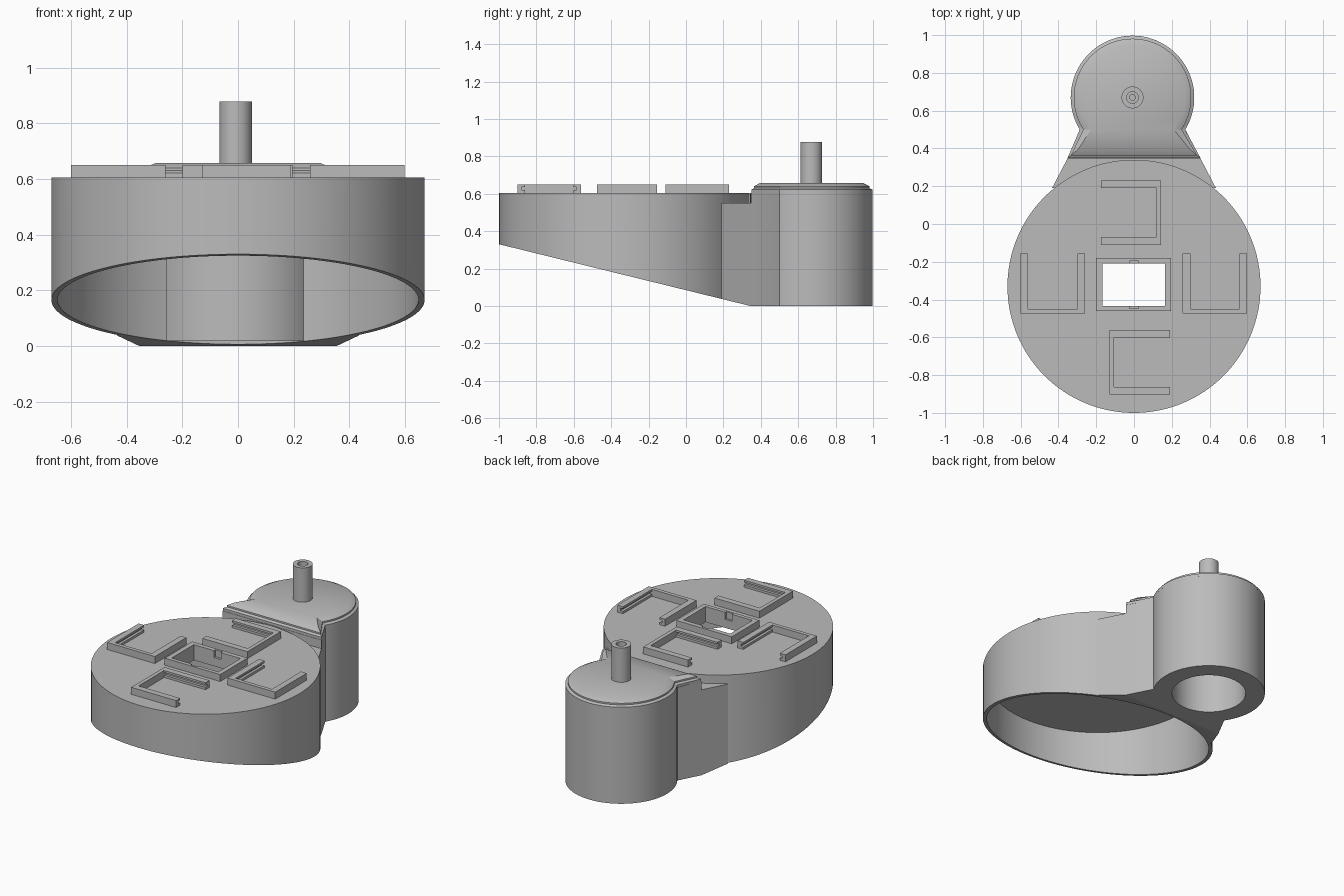
import bpy, bmesh, math
from mathutils import Matrix, Vector

old = bpy.data.objects.get("Cube")
if old:
    bpy.data.objects.remove(old, do_unlink=True)

grey = bpy.data.materials.new("plain grey")
grey.use_nodes = True
grey.diffuse_color = (0.5, 0.5, 0.5, 1)
grey.node_tree.nodes["Principled BSDF"].inputs["Base Color"].default_value = (0.5, 0.5, 0.5, 1)

DISC_Y, DISC_R = -0.33, 0.67
POD_X, POD_Y, POD_R = -0.008, 0.67, 0.327
DECK, ROOF = 0.605, 0.55


def finish(name, bm):
    bmesh.ops.recalc_face_normals(bm, faces=bm.faces)
    mesh = bpy.data.meshes.new(name)
    bm.to_mesh(mesh)
    bm.free()
    mesh.materials.append(grey)
    obj = bpy.data.objects.new(name, mesh)
    bpy.context.collection.objects.link(obj)
    return obj


def loft(name, rings):
    """Closed solid through matching rings of 3D points."""
    bm = bmesh.new()
    loops = [[bm.verts.new(p) for p in ring] for ring in rings]
    n = len(loops[0])
    for a, b in zip(loops, loops[1:]):
        for i in range(n):
            j = (i + 1) % n
            bm.faces.new((a[i], a[j], b[j], b[i]))
    bm.faces.new(loops[0])
    bm.faces.new(loops[-1])
    return finish(name, bm)


def prism(name, outline, z0, z1):
    return loft(name, [[(x, y, z) for x, y in outline] for z in (z0, z1)])


def circle(x, y, r, n=96):
    return [(x + r * math.cos(math.tau * i / n), y + r * math.sin(math.tau * i / n)) for i in range(n)]


def rect(x0, x1, y0, y1):
    return [(x0, y0), (x1, y0), (x1, y1), (x0, y1)]


def boolean(target, tool, operation):
    mod = target.modifiers.new("bool", 'BOOLEAN')
    mod.operation, mod.solver, mod.object = operation, 'EXACT', tool
    bpy.context.view_layer.objects.active = target
    bpy.ops.object.modifier_apply(modifier=mod.name)
    bpy.data.objects.remove(tool, do_unlink=True)


def smooth(obj):
    bpy.ops.object.select_all(action='DESELECT')
    obj.select_set(True)
    bpy.context.view_layer.objects.active = obj
    bpy.ops.object.shade_smooth_by_angle(angle=math.radians(30))


# Round housing joined to a flared neck, hollowed from below
body = prism("housing", circle(0, DISC_Y, DISC_R, 128), 0, DECK)
neck = [(-0.434, 0.19), (0.434, 0.19), (0.272, 0.5), (0.2, 0.6), (-0.2, 0.6), (-0.272, 0.5)]
boolean(body, prism("neck", neck, 0, ROOF), 'UNION')
step = [(-0.352, 0.347), (0.352, 0.347)] + neck[2:]
boolean(body, prism("neck_step", step, 0, DECK), 'UNION')
boolean(body, prism("cavity", circle(0, DISC_Y, DISC_R - 0.022, 128), -0.5, ROOF), 'DIFFERENCE')
boolean(body, prism("neck_cavity", rect(-0.255, 0.235, 0, 0.5), 0.02, ROOF - 0.01), 'DIFFERENCE')

# Sloping underside
wedge = [(0.345, 0), (-1.345, 0.415), (-1.345, -0.3), (0.345, -0.3)]
boolean(body, loft("slope", [[(x, y, z) for y, z in wedge] for x in (-1, 1)]), 'DIFFERENCE')

# Round pod with a blind bore, and the square window in the deck
boolean(body, prism("pod", circle(POD_X, POD_Y, POD_R), 0, DECK), 'UNION')
boolean(body, prism("bore", circle(POD_X, POD_Y, 0.215), -0.2, ROOF), 'DIFFERENCE')
boolean(body, prism("window", rect(-0.168, 0.165, -0.435, -0.21), 0.4, 0.8), 'DIFFERENCE')
smooth(body)


# Keyhole-shaped stepped cap over pod and neck
def keyhole(inset, z):
    r = POD_R - inset
    start = -math.asin(0.17 / r)
    sweep = math.pi - 2 * start
    pts = [(POD_X + r * math.cos(start + sweep * i / 72),
            POD_Y + r * math.sin(start + sweep * i / 72), z) for i in range(73)]
    half, front = 0.352 - 1.1 * inset, 0.349 + 0.9 * inset
    return pts + [(-half, front, z), (half, front, z)]


cap = loft("pod_cap", [keyhole(d, z) for d, z in
                       ((0, DECK), (0, 0.622), (0.016, 0.63), (0.016, 0.64), (0.05, 0.657))])
smooth(cap)

# Hollow-ended shaft
shaft = prism("shaft", circle(POD_X, POD_Y, 0.058, 48), 0.64, 0.878)
boolean(shaft, prism("shaft_socket", circle(POD_X, POD_Y, 0.031, 32), 0.83, 1), 'DIFFERENCE')
boolean(shaft, prism("shaft_pilot", circle(POD_X, POD_Y, 0.015, 32), 0.75, 0.85), 'DIFFERENCE')
smooth(shaft)


# U-shaped brackets with a groove inside each arm
def bracket(name, x, y, turn):
    obj = prism(name, [(-0.17, -0.16), (0.17, -0.16), (0.17, 0.16), (0.13, 0.16),
                       (0.13, -0.135), (-0.13, -0.135), (-0.13, 0.16), (-0.17, 0.16)],
                DECK, 0.65)
    boolean(obj, prism("groove", rect(-0.147, 0.147, -0.135, 0.3), 0.62, 0.637), 'DIFFERENCE')
    obj.data.transform(Matrix.Translation((x, y, 0)) @ Matrix.Rotation(math.radians(turn), 4, 'Z'))


bracket("right_bracket", -0.43, -0.315, 0)
bracket("left_bracket", 0.428, -0.315, 0)
bracket("back_bracket", -0.016, 0.06, 90)
bracket("front_bracket", 0.03, -0.732, -90)

# Window frame with a small notch in its front and back walls
frame = prism("window_frame", rect(-0.2, 0.195, -0.46, -0.18), DECK, 0.65)
boolean(frame, prism("frame_opening", rect(-0.168, 0.165, -0.435, -0.21), 0.5, 0.8), 'DIFFERENCE')
boolean(frame, prism("frame_notch", rect(-0.025, 0.025, -0.447, -0.195), 0.5, 0.8), 'DIFFERENCE')
